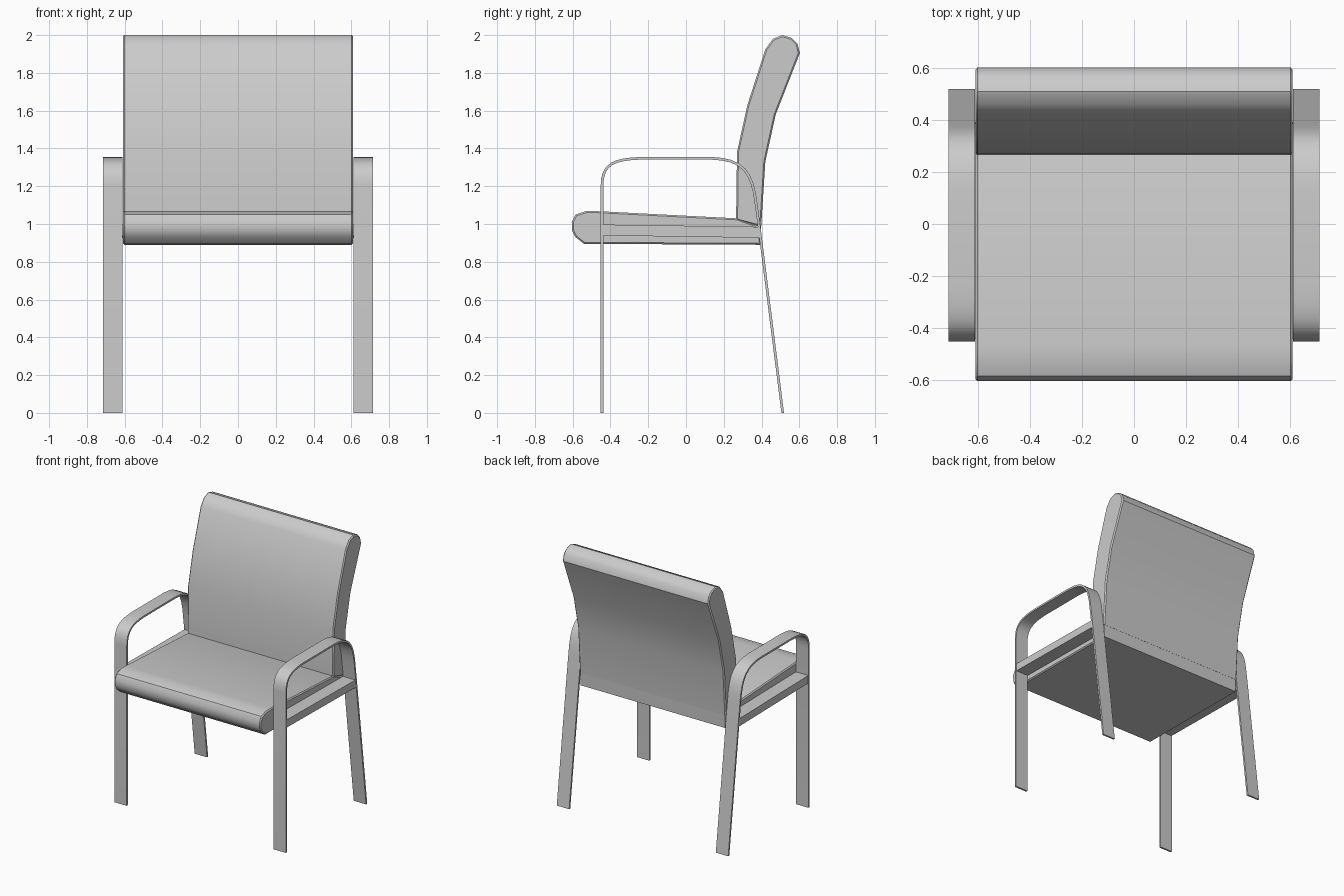
import bpy, bmesh
from mathutils import Vector

if "Cube" in bpy.data.objects:
    bpy.data.objects.remove(bpy.data.objects["Cube"])


def extrude_profile(name, pts, x0, x1, bevel=0.0, angle=35):
    """Closed (y, z) outline extruded along x."""
    bm = bmesh.new()
    a = [bm.verts.new((x0, y, z)) for y, z in pts]
    b = [bm.verts.new((x1, y, z)) for y, z in pts]
    n = len(pts)
    bm.faces.new(a)
    bm.faces.new(b[::-1])
    for i in range(n):
        j = (i + 1) % n
        bm.faces.new((a[i], b[i], b[j], a[j]))
    bmesh.ops.recalc_face_normals(bm, faces=bm.faces)
    if bevel:
        rim = [e for e in bm.edges if abs(e.verts[0].co.x - e.verts[1].co.x) < 1e-6]
        bmesh.ops.bevel(bm, geom=rim, offset=bevel, segments=1,
                        affect='EDGES', profile=0.5)
    me = bpy.data.meshes.new(name)
    bm.to_mesh(me)
    bm.free()
    ob = bpy.data.objects.new(name, me)
    bpy.context.collection.objects.link(ob)
    bpy.ops.object.select_all(action='DESELECT')
    ob.select_set(True)
    bpy.context.view_layer.objects.active = ob
    bpy.ops.object.shade_smooth_by_angle(angle=angle * 3.14159 / 180)
    return ob


def ribbon(path, thickness):
    """Thicken an open (y, z) path into a closed outline."""
    p = [Vector(q) for q in path]
    left, right = [], []
    for i, q in enumerate(p):
        d1 = (q - p[i - 1]).normalized() if i else (p[1] - q).normalized()
        d2 = (p[i + 1] - q).normalized() if i < len(p) - 1 else d1
        t = (d1 + d2).normalized()
        n = Vector((-t.y, t.x)) * thickness / 2 / t.dot(d1)
        left.append(q + n)
        right.append(q - n)
    # feet cut flat on the floor
    for side in (left, right):
        side[0].y = side[-1].y = 0
    return [tuple(v) for v in left + right[::-1]]


def bezier(p0, p1, p2, p3, n=8):
    pts = []
    for i in range(n + 1):
        t = i / n
        u = 1 - t
        pts.append(tuple(u**3 * a + 3*u*u*t * b + 3*u*t*t * c + t**3 * d
                         for a, b, c, d in zip(p0, p1, p2, p3)))
    return pts


# seat cushion
extrude_profile("seat", [
    (-0.605, 1.01), (-0.585, 1.05), (-0.53, 1.068), (-0.47, 1.068),
    (0.27, 1.03), (0.397, 0.985), (0.395, 0.89), (-0.54, 0.895),
    (-0.585, 0.93), (-0.603, 0.965)], -0.61, 0.61, 0.008)

# curved backrest
extrude_profile("backrest", [
    (0.265, 1.02), (0.27, 1.38), (0.325, 1.63), (0.42, 1.925),
    (0.46, 1.98), (0.51, 2.0), (0.56, 1.985), (0.59, 1.955),
    (0.603, 1.905), (0.475, 1.58), (0.42, 1.33), (0.398, 0.985)],
    -0.61, 0.61, 0.008)

# bent strap: front leg, armrest and back leg in one piece
path = [(-0.445, 0)]
path += bezier((-0.445, 1.20), (-0.445, 1.32), (-0.38, 1.343), (-0.24, 1.348))
path += bezier((0.13, 1.348), (0.30, 1.343), (0.352, 1.28), (0.372, 1.10))
path += [(0.392, 0.95), (0.512, 0)]
strap = ribbon(path, 0.014)

for side, s in (("left", -1), ("right", 1)):
    x0, x1 = sorted((s * 0.612, s * 0.715))
    extrude_profile(side + "_leg_and_arm", strap, x0, x1)
    # rail joining the seat to the legs
    x0, x1 = sorted((s * 0.60, s * 0.713))
    extrude_profile(side + "_seat_rail", [
        (-0.442, 0.997), (0.386, 0.985), (0.392, 0.927), (-0.442, 0.939)], x0, x1)
